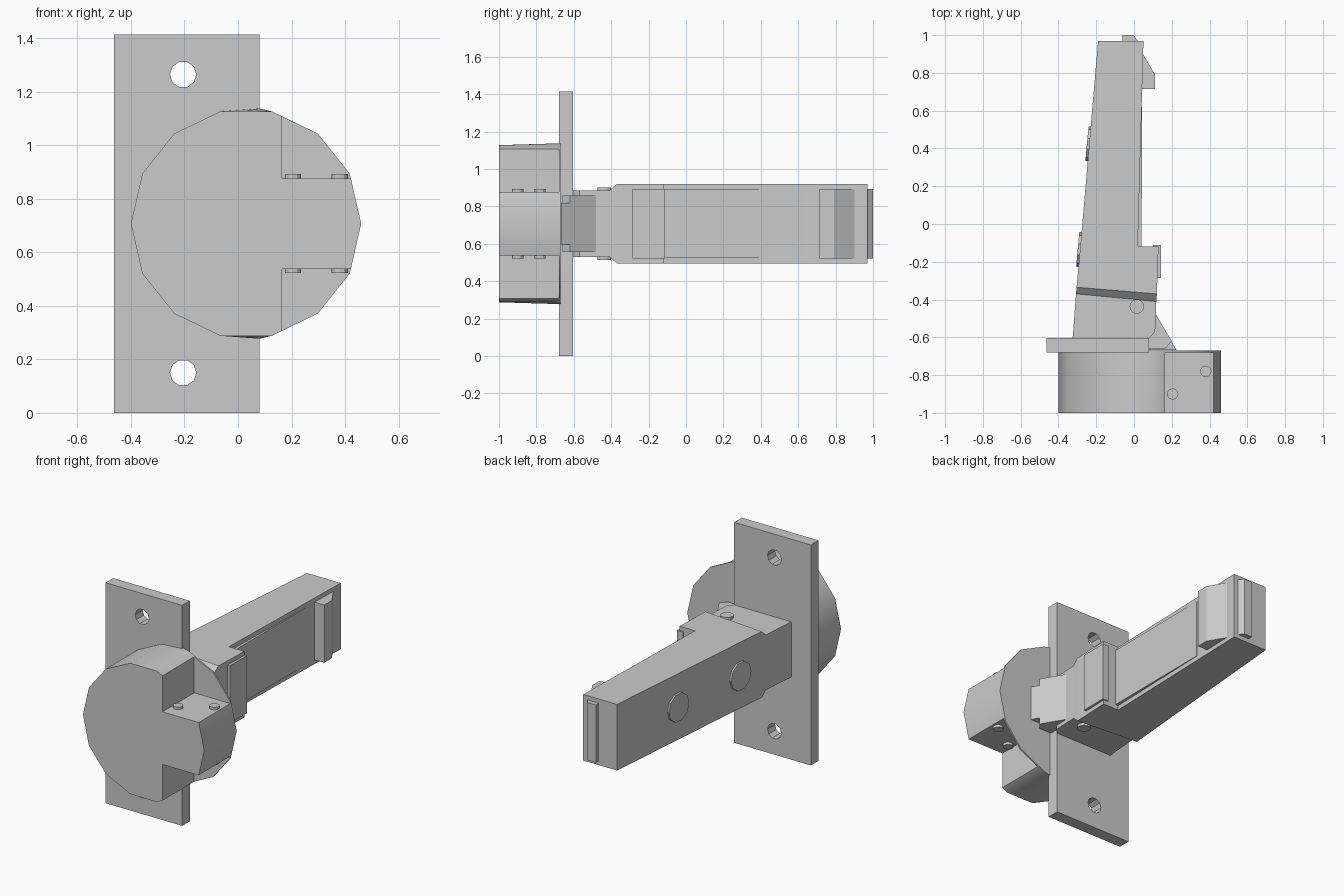
import bpy, bmesh, math
from mathutils import Vector

if "Cube" in bpy.data.objects:
    bpy.data.objects.remove(bpy.data.objects["Cube"])

CZ = 0.707  # height of the mirror plane


def make(name, rings):
    """Skin a list of equal-length vertex rings and cap both ends."""
    bm = bmesh.new()
    vs = [[bm.verts.new(p) for p in r] for r in rings]
    n = len(vs[0])
    for a, b in zip(vs, vs[1:]):
        for i in range(n):
            bm.faces.new((a[i], a[(i + 1) % n], b[(i + 1) % n], b[i]))
    bm.faces.new(vs[0])
    bm.faces.new(vs[-1])
    bmesh.ops.recalc_face_normals(bm, faces=bm.faces)
    me = bpy.data.meshes.new(name)
    bm.to_mesh(me)
    bm.free()
    ob = bpy.data.objects.new(name, me)
    bpy.context.collection.objects.link(ob)
    return ob


def prism(name, pts, half):
    """Plan outline (x, y) extruded symmetrically about the mirror plane."""
    return make(name, [[(x, y, CZ + s * half) for x, y in pts] for s in (-1, 1)])


def box(name, x0, x1, y0, y1, z0, z1):
    return make(name, [[(x0, y0, z), (x1, y0, z), (x1, y1, z), (x0, y1, z)] for z in (z0, z1)])


def cylinder(name, loc, axis, r, depth, sides):
    axis = Vector(axis).normalized()
    q = axis.to_track_quat('Z', 'Y')
    ring = [q @ Vector((r * math.cos(t), r * math.sin(t), 0))
            for t in (2 * math.pi * i / sides for i in range(sides))]
    return make(name, [[Vector(loc) + axis * d + p for p in ring] for d in (-depth / 2, depth / 2)])


def cut(ob, cutter):
    m = ob.modifiers.new("cut", 'BOOLEAN')
    m.operation, m.solver, m.object = 'DIFFERENCE', 'EXACT', cutter
    bpy.context.view_layer.objects.active = ob
    bpy.ops.object.modifier_apply(modifier=m.name)
    bpy.data.objects.remove(cutter)


# Mounting plate with two holes
plate = box("mounting_plate", -0.464, 0.08, -0.68, -0.603, 0, 1.414)
for s in (-1, 1):
    cut(plate, cylinder("hole_cutter", (-0.205, -0.64, CZ + s * 0.557), (0, 1, 0), 0.049, 0.3, 10))

# Round head: 14 sides, with a small peak at top and bottom of the rear edge
angles = sorted([2 * math.pi * i / 14 for i in range(14)] + [math.pi / 2, 3 * math.pi / 2])
front, back = [], []
for a in angles:
    c, s = math.cos(a), math.sin(a)
    peak = abs(c) < 0.01
    f = 0.42 if peak else 0.43
    front.append((0.03 + f * c, -1.0, CZ + f * s))
    back.append((0.08, -0.67, CZ + 0.43 * s) if peak else (0.03 + 0.43 * c, -0.67, CZ + 0.43 * s))
head = make("round_head", [front, back])

# Notches above and below the tongue, with fastener caps on the tongue
for s in (-1, 1):
    zs = sorted((CZ + s * 0.169, CZ + s * 0.6))
    cut(head, box("notch_cutter", 0.165, 0.6, -1.1, -0.68, *zs))
    for x, y in ((0.205, -0.9), (0.38, -0.78)):
        cylinder("tongue_fastener", (x, y, CZ + s * 0.174), (0, 0, 1), 0.03, 0.022, 12)
bpy.ops.object.select_all(action='DESELECT')
head.select_set(True)
bpy.context.view_layer.objects.active = head
bpy.ops.object.shade_smooth_by_angle(angle=math.radians(30))

# Tapered arm: (left x, left y, right x, right y, half height)
sections = [(-.325, -.605, .08, -.605, .177), (-.322, -.57, .112, -.57, .177),
            (-.307, -.37, .118, -.41, .177), (-.304, -.335, .121, -.37, .212),
            (-.285, -.13, .13, -.12, .212), (-.284, -.12, .02, -.12, .212),
            (-.19, .97, .05, .97, .212)]
make("arm", [[(lx, ly, CZ - h), (rx, ry, CZ - h), (rx, ry, CZ + h), (lx, ly, CZ + h)]
             for lx, ly, rx, ry, h in sections])

# Raised pads, end latch and tip on the arm
prism("side_pad", [(0.1, -0.285), (0.142, -0.285), (0.142, -0.112), (0.1, -0.112)], 0.185)
prism("long_panel", [(0.0, -0.12), (0.04, -0.12), (0.043, 0.62), (0.0, 0.62)], 0.183)
prism("latch", [(0.02, 0.715), (0.112, 0.715), (0.112, 0.79), (0.048, 0.9), (0.02, 0.9)], 0.185)
prism("tip_ridge", [(-0.06, 0.96), (0.02, 0.96), (0.02, 0.97), (-0.003, 1.0), (-0.06, 1.0)], 0.185)

# Sloped catch between arm and head
prism("catch", [(0.06, -0.48), (0.117, -0.48), (0.2, -0.62), (0.165, -0.66), (0.06, -0.66)], 0.152)
prism("catch_foot", [(0.06, -0.6), (0.187, -0.6), (0.225, -0.668), (0.06, -0.668)], 0.11)

# Pivot caps above and below, round caps on the left side
for s in (-1, 1):
    cylinder("pivot_cap", (0.015, -0.437, CZ + s * 0.18), (0, 0, 1), 0.038, 0.028, 14)
for x, y in ((-0.239, 0.425), (-0.288, -0.135)):
    cylinder("side_cap", (x, y, CZ), (-1, 0.09, 0), 0.092, 0.02, 10)
